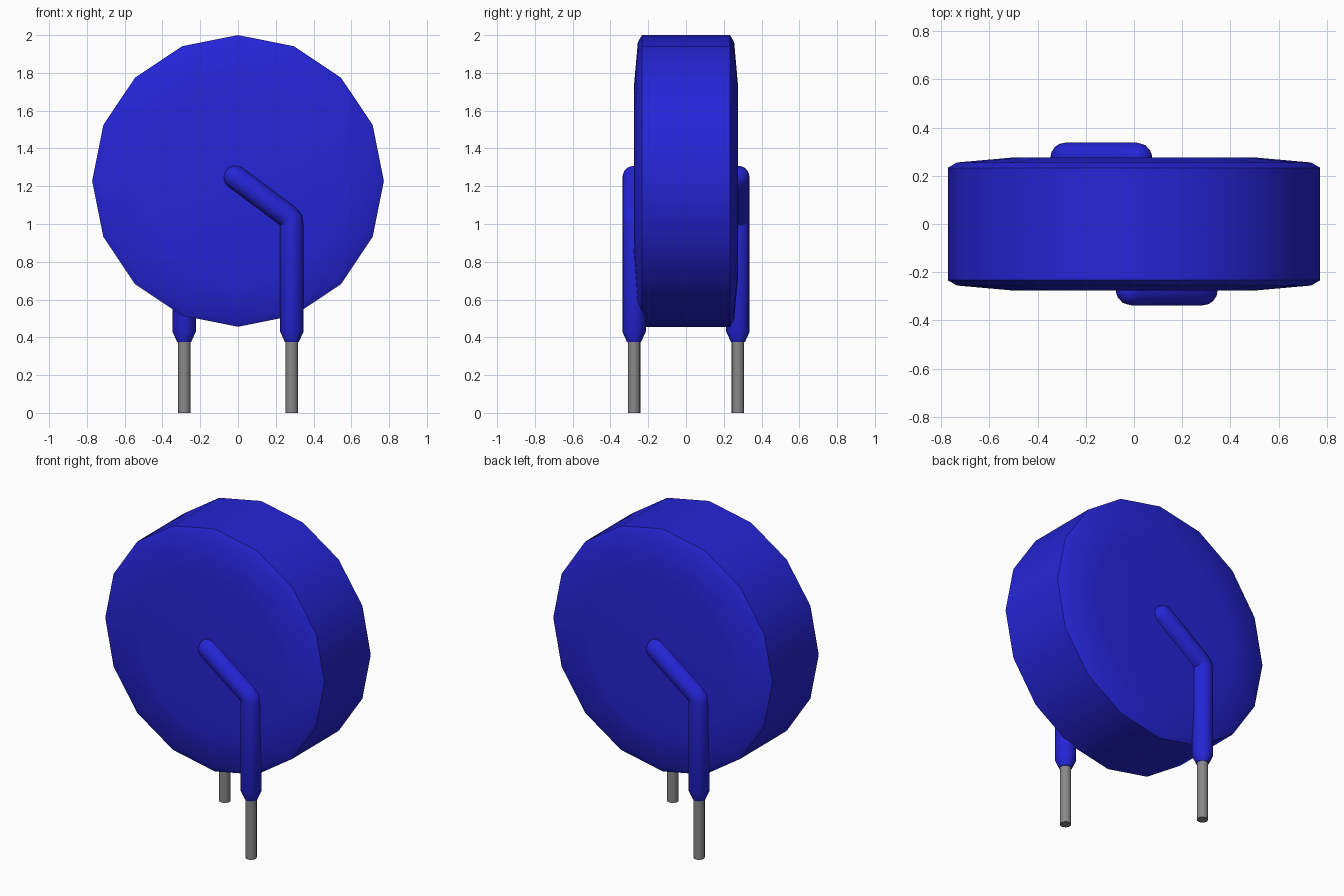
import bpy, bmesh, math
from mathutils import Vector, Matrix

if "Cube" in bpy.data.objects:
    bpy.data.objects.remove(bpy.data.objects["Cube"], do_unlink=True)


def material(name, rgb):
    m = bpy.data.materials.new(name)
    m.use_nodes = True
    m.diffuse_color = (*rgb, 1)
    bsdf = m.node_tree.nodes["Principled BSDF"]
    bsdf.inputs["Base Color"].default_value = (*rgb, 1)
    bsdf.inputs["Roughness"].default_value = 0.5
    return m


BLUE = material("blue coating", (0.018, 0.018, 0.68))
GREY = material("grey metal", (0.25, 0.25, 0.25))


def loft(name, rings, mat, angle=30):
    """Join rings of points into a closed tube with capped ends."""
    bm = bmesh.new()
    loops = [[bm.verts.new(p) for p in ring] for ring in rings]
    for a, b in zip(loops, loops[1:]):
        for i in range(len(a)):
            j = (i + 1) % len(a)
            bm.faces.new((a[i], a[j], b[j], b[i]))
    bm.faces.new(loops[0][::-1])
    bm.faces.new(loops[-1])
    bmesh.ops.recalc_face_normals(bm, faces=bm.faces)
    mesh = bpy.data.meshes.new(name)
    bm.to_mesh(mesh)
    bm.free()
    mesh.materials.append(mat)
    ob = bpy.data.objects.new(name, mesh)
    bpy.context.collection.objects.link(ob)
    bpy.ops.object.select_all(action='DESELECT')
    ob.select_set(True)
    bpy.context.view_layer.objects.active = ob
    bpy.ops.object.shade_smooth_by_angle(angle=math.radians(angle))
    return ob


def ring(centre, u, v, radius, sides):
    return [centre + radius * (math.cos(t) * u + math.sin(t) * v)
            for t in (2 * math.pi * i / sides for i in range(sides))]


X, Y, Z = Vector((1, 0, 0)), Vector((0, 1, 0)), Vector((0, 0, 1))

# Disc body: 16 sides, softly domed faces and a small chamfer at the rim
half = [(0.51, 0.275), (0.735, 0.255), (0.772, 0.233)]
profile = [(r, -y) for r, y in half] + half[::-1]
loft("disc_body", [ring(Vector((0, y, 1.228)), X, Z, r, 16) for r, y in profile], BLUE)

# Coated lead: tapered foot, straight run, bend, rounded tip
R, LEAD_Y = 0.062, -0.275
tip = Vector((-0.013, LEAD_Y, 1.247))
bend = Vector((0.285, LEAD_Y, 1.025))
slope = (tip - bend).normalized()
path = [(Vector((0.285, LEAD_Y, 0.375)), Z, 0.037),
        (Vector((0.285, LEAD_Y, 0.43)), Z, R),
        (bend - 0.03 * Z, Z, R),
        (bend + 0.004 * (slope - Z), (Z + slope).normalized(), R),
        (bend + 0.03 * slope, slope, R)]
for deg in (0, 25, 50, 70, 85):
    a = math.radians(deg)
    path.append((tip + slope * R * math.sin(a), slope, R * math.cos(a)))
sleeve = [ring(c, d.cross(Y), Y, r, 16) for c, d, r in path]

# Bare wire below the coating
wire = [ring(Vector((0.285, LEAD_Y, z)), X, Y, 0.033, 16) for z in (0, 0.40)]

# The back lead is the front one turned half way round
for side, turn in (("front", 0), ("back", math.pi)):
    rot = Matrix.Rotation(turn, 3, 'Z')
    loft(side + "_lead_coating", [[rot @ p for p in r] for r in sleeve], BLUE, 45)
    loft(side + "_lead_wire", [[rot @ p for p in r] for r in wire], GREY)
